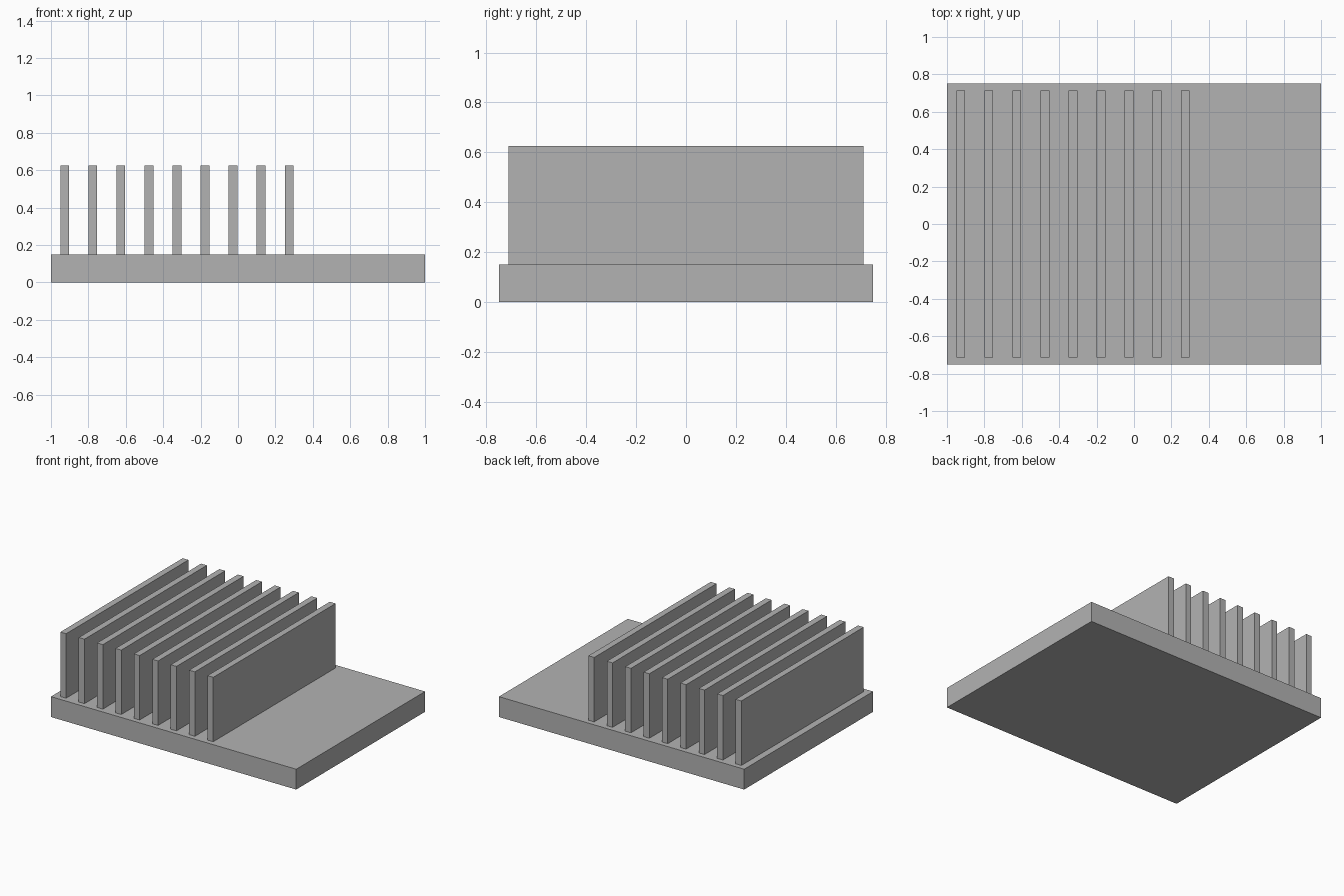
import bpy

cube = bpy.data.objects.get("Cube")
if cube:
    bpy.data.objects.remove(cube, do_unlink=True)

# Single plain metal colour
GREY = (0.45, 0.45, 0.45, 1.0)
metal = bpy.data.materials.new("grey_metal")
metal.use_nodes = True
metal.diffuse_color = GREY
metal.node_tree.nodes["Principled BSDF"].inputs["Base Color"].default_value = GREY


def box(name, low, high):
    """Add a box spanning two opposite corners."""
    centre = [(a + b) / 2 for a, b in zip(low, high)]
    bpy.ops.mesh.primitive_cube_add(size=1, location=centre)
    obj = bpy.context.object
    obj.name = name
    obj.scale = [b - a for a, b in zip(low, high)]
    bpy.ops.object.transform_apply(location=False, rotation=False, scale=True)
    obj.data.materials.append(metal)
    return obj


BASE_TOP = 0.15
FIN_TOP = 0.625
FIN_COUNT = 9
FIN_START = -0.95
FIN_PITCH = 0.15
FIN_THICKNESS = 0.047
FIN_HALF_LENGTH = 0.7125

# Base plate
box("base_plate", (-1, -0.75, 0), (1, 0.75, BASE_TOP))

# Row of upright fins, leaving the left part of the plate bare
for i in range(FIN_COUNT):
    x = FIN_START + i * FIN_PITCH
    box(f"fin_{i + 1}",
        (x, -FIN_HALF_LENGTH, BASE_TOP),
        (x + FIN_THICKNESS, FIN_HALF_LENGTH, FIN_TOP))
